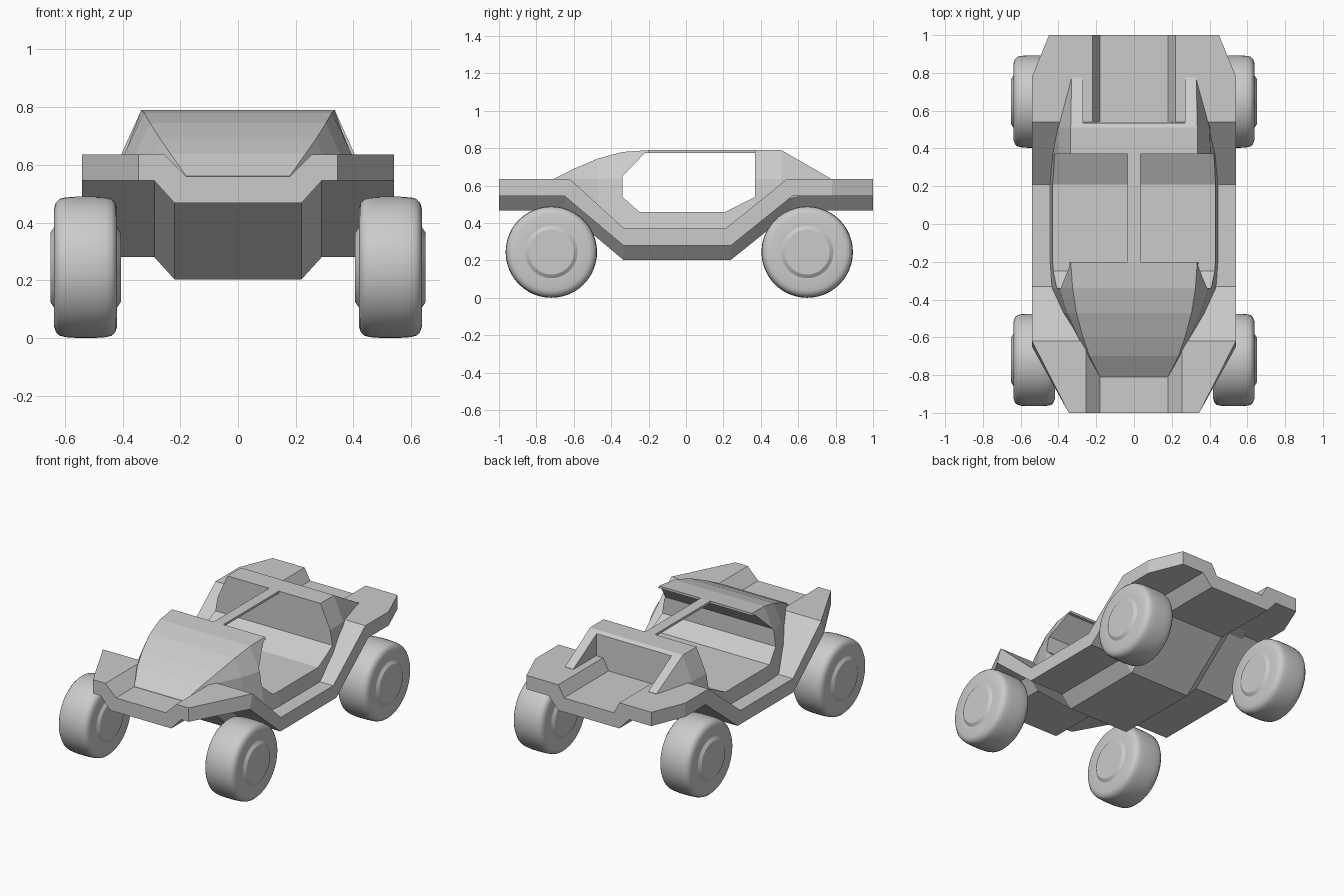
import bpy, bmesh, math

if "Cube" in bpy.data.objects:
    bpy.data.objects.remove(bpy.data.objects["Cube"])


def make(name, bm):
    bmesh.ops.recalc_face_normals(bm, faces=bm.faces)
    mesh = bpy.data.meshes.new(name)
    bm.to_mesh(mesh)
    bm.free()
    ob = bpy.data.objects.new(name, mesh)
    bpy.context.collection.objects.link(ob)
    return ob


def loft(name, sections):
    """Closed solid through equal-length point loops."""
    bm = bmesh.new()
    rings = [[bm.verts.new(p) for p in s] for s in sections]
    n = len(rings[0])
    for a, b in zip(rings, rings[1:]):
        for i in range(n):
            j = (i + 1) % n
            bm.faces.new((a[i], a[j], b[j], b[i]))
    bm.faces.new(rings[0])
    bm.faces.new(rings[-1])
    return make(name, bm)


def prism(name, profile, x0, x1):
    """Side profile (y, z) extruded along x."""
    return loft(name, [[(x, y, z) for y, z in profile] for x in (x0, x1)])


def select(ob):
    bpy.ops.object.select_all(action='DESELECT')
    ob.select_set(True)
    bpy.context.view_layer.objects.active = ob


def cut(ob, cutter):
    mod = ob.modifiers.new("cut", 'BOOLEAN')
    mod.operation = 'DIFFERENCE'
    mod.solver = 'EXACT'
    mod.object = cutter
    select(ob)
    bpy.ops.object.modifier_apply(modifier=mod.name)
    bpy.data.objects.remove(cutter)


# Hull: dished cross-section swept along the bent side profile
def hull_section(y_top, y_bot, top, hw, lip):
    b = top - 0.09
    bottom = [(0.22, b - 0.077), (0.29, b), (hw, b)]
    upper = [(hw, top), (lip, top), (0.18, top - 0.075)]
    half = [(x, y_bot, z) for x, z in bottom] + [(x, y_top, z) for x, z in upper]
    return half + [(-x, y, z) for x, y, z in reversed(half)]


loft("hull", [hull_section(*s) for s in (
    (-1.0, -1.0, 0.635, 0.345, 0.255),
    (-0.62, -0.65, 0.635, 0.54, 0.255),
    (-0.33, -0.335, 0.37, 0.54, 0.255),
    (0.21, 0.24, 0.37, 0.54, 0.22),
    (0.54, 0.57, 0.635, 0.54, 0.22),
    (0.78, 0.78, 0.635, 0.54, 0.22),
    (1.0, 1.0, 0.635, 0.45, 0.22))])


# Cabin: curved windshield, sides leaning in, rear fins
def cabin_section(y, top, mid, low):
    half = [top, mid, low]
    return ([(x, y, z) for x, z in half] +
            [(-x, y, z) for x, z in reversed(half)])


cabin = loft("cabin", [cabin_section(*s) for s in (
    (-0.81, (0.18, 0.562), (0.182, 0.55), (0.185, 0.53)),
    (-0.70, (0.235, 0.64), (0.245, 0.61), (0.25, 0.55)),
    (-0.60, (0.27, 0.69), (0.295, 0.635), (0.30, 0.54)),
    (-0.47, (0.305, 0.745), (0.355, 0.635), (0.38, 0.45)),
    (-0.34, (0.325, 0.78), (0.395, 0.635), (0.44, 0.33)),
    (-0.20, (0.335, 0.79), (0.405, 0.635), (0.45, 0.33)),
    (0.21, (0.335, 0.79), (0.405, 0.635), (0.45, 0.33)),
    (0.37, (0.335, 0.79), (0.405, 0.635), (0.44, 0.44)),
    (0.51, (0.335, 0.79), (0.40, 0.635), (0.41, 0.52)),
    (0.775, (0.33, 0.637), (0.333, 0.62), (0.335, 0.58)))])

# Side opening right through the cabin
cut(cabin, prism("window_cutter", [
    (-0.22, 0.775), (-0.34, 0.65), (-0.34, 0.54), (-0.25, 0.46),
    (0.21, 0.46), (0.37, 0.54), (0.37, 0.775)], -0.7, 0.7))

# Open roof on both sides of a centre bar
for side in (-1, 1):
    cut(cabin, prism("roof_cutter", [
        (-0.2, 0.76), (0.37, 0.76), (0.37, 0.9), (-0.2, 0.9)],
        side * 0.035, side * 0.7))

# Recess between the rear fins
cut(cabin, prism("rear_cutter", [
    (0.545, 0.4), (0.53, 0.9), (1.0, 0.9), (1.0, 0.4)], -0.27, 0.27))


# Wheels: rounded tyre and chamfered hub, turned around x
def wheel(name, x, y):
    half = [(-0.122, 0.12), (-0.109, 0.14), (-0.109, 0.205), (-0.103, 0.224),
            (-0.09, 0.237), (-0.07, 0.242), (-0.035, 0.2445)]
    profile = half + [(-a, r) for a, r in reversed(half)]
    n = 48
    rings = []
    for a, r in profile:
        rings.append([(x + a, y + r * math.cos(2 * math.pi * i / n),
                       0.245 + r * math.sin(2 * math.pi * i / n)) for i in range(n)])
    ob = loft(name, rings)
    select(ob)
    bpy.ops.object.shade_smooth_by_angle(angle=math.radians(32))


for end, y in (("front", -0.72), ("rear", 0.648)):
    for side, sx in (("left", -1), ("right", 1)):
        wheel(f"{end}_{side}_wheel", sx * 0.528, y)
